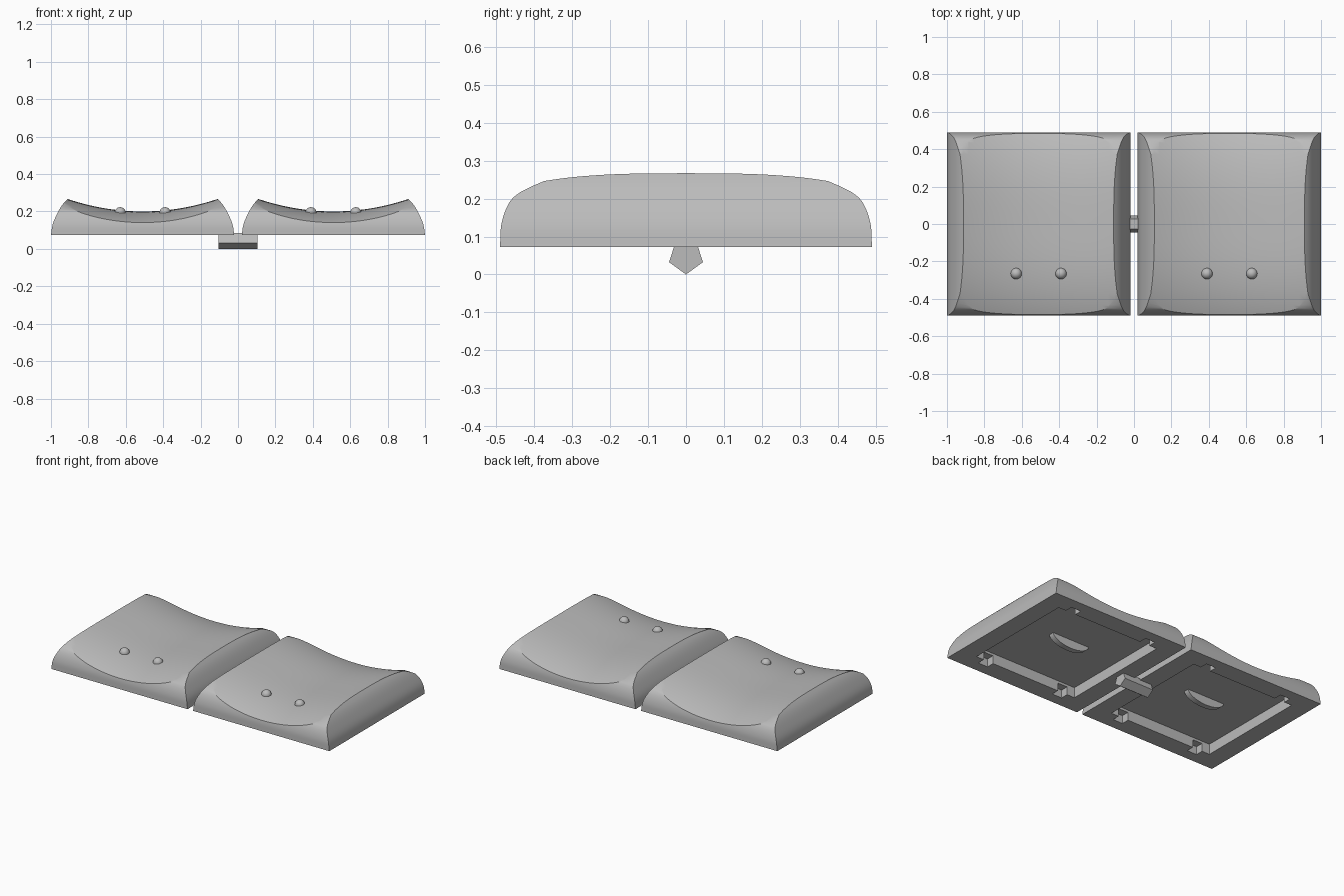
import bpy, bmesh, math
from mathutils import Matrix

if "Cube" in bpy.data.objects:
    bpy.data.objects.remove(bpy.data.objects["Cube"], do_unlink=True)

grey = bpy.data.materials.new("plain grey")
grey.use_nodes = True
COLOUR = (0.5, 0.5, 0.5, 1)
grey.diffuse_color = COLOUR
grey.node_tree.nodes["Principled BSDF"].inputs["Base Color"].default_value = COLOUR

BASE, CEILING = 0.073, 0.14
CENTRE = 0.51


def make_object(name, bm):
    bmesh.ops.recalc_face_normals(bm, faces=bm.faces)
    mesh = bpy.data.meshes.new(name)
    bm.to_mesh(mesh)
    bm.free()
    mesh.materials.append(grey)
    obj = bpy.data.objects.new(name, mesh)
    bpy.context.collection.objects.link(obj)
    return obj


def activate(obj):
    bpy.ops.object.select_all(action='DESELECT')
    obj.select_set(True)
    bpy.context.view_layer.objects.active = obj


def smooth(obj, angle=30):
    activate(obj)
    bpy.ops.object.shade_smooth_by_angle(angle=math.radians(angle))


def cut(obj, cutter):
    cutter.hide_render = True
    mod = obj.modifiers.new("cut", 'BOOLEAN')
    mod.operation, mod.solver, mod.object = 'DIFFERENCE', 'EXACT', cutter
    activate(obj)
    bpy.ops.object.modifier_apply(modifier=mod.name)
    bpy.data.objects.remove(cutter, do_unlink=True)


def box(name, x, y, z):
    """Box from (low, high) ranges on each axis."""
    bm = bmesh.new()
    bmesh.ops.create_cube(bm, size=1)
    for v in bm.verts:
        for axis, (low, high) in enumerate((x, y, z)):
            v.co[axis] = (low + high) / 2 + v.co[axis] * (high - low)
    return make_object(name, bm)


def prism(name, outline, axis_range, cx=0):
    """Extrude an outline of (a, z) points along x."""
    bm = bmesh.new()
    rows = [[bm.verts.new((cx + x, a, z)) for a, z in outline] for x in axis_range]
    n = len(outline)
    for i in range(n):
        j = (i + 1) % n
        bm.faces.new((rows[0][i], rows[0][j], rows[1][j], rows[1][i]))
    for row in rows:
        bm.faces.new(row)
    return make_object(name, bm)


def sample(points, z):
    """Smooth interpolation through (z, width) points."""
    k = max(i for i in range(len(points) - 1) if points[i][0] <= z + 1e-9)
    slope = lambda i: ((points[min(i + 1, len(points) - 1)][1] - points[max(i - 1, 0)][1])
                       / (points[min(i + 1, len(points) - 1)][0] - points[max(i - 1, 0)][0]))
    (z0, a), (z1, b) = points[k], points[k + 1]
    h = z1 - z0
    t = (z - z0) / h
    return ((2*t**3 - 3*t*t + 1) * a + (t**3 - 2*t*t + t) * h * slope(k)
            + (3*t*t - 2*t**3) * b + (t**3 - t*t) * h * slope(k + 1))


# Half widths of the cap at each height
SIDE = [(BASE, 0.49), (0.13, 0.481), (0.18, 0.461), (0.23, 0.433), (0.268, 0.4), (0.31, 0.35)]
FRONT = [(BASE, 0.49), (0.13, 0.487), (0.18, 0.471), (0.21, 0.447), (0.235, 0.4), (0.31, 0.22)]


def cap_block():
    bm = bmesh.new()
    rings = []
    levels = 28
    for i in range(levels + 1):
        z = BASE + (0.31 - BASE) * i / levels
        hx, hy = sample(SIDE, min(z, 0.3099)), sample(FRONT, min(z, 0.3099))
        rings.append([bm.verts.new((sx * hx, sy * hy, z))
                      for sx, sy in ((-1, -1), (1, -1), (1, 1), (-1, 1))])
    for low, high in zip(rings, rings[1:]):
        for k in range(4):
            m = (k + 1) % 4
            bm.faces.new((low[k], low[m], high[m], high[k]))
    bm.faces.new(rings[0])
    bm.faces.new(rings[-1])
    return make_object("cap", bm)


def dish_height(x, y):
    return 0.2 + 0.068 * (x / 0.405) ** 2 - 0.06 * (abs(y) / 0.487) ** 3


def dish_cutter():
    bm = bmesh.new()
    bmesh.ops.create_grid(bm, x_segments=36, y_segments=36, size=0.56)
    floor = list(bm.verts)
    top = bmesh.ops.extrude_face_region(bm, geom=bm.faces[:])["geom"]
    for v in floor:
        v.co.z = dish_height(v.co.x, v.co.y)
    for v in top:
        if isinstance(v, bmesh.types.BMVert):
            v.co.z = 0.6
    if not any(len(f.verts) and f.calc_center_median().z < 0.5 and abs(f.normal.z) > 0.5
               for f in bm.faces):
        bm.faces.ensure_lookup_table()
    return make_object("dish_cutter", bm)


def build_cap(side, cx):
    # Shell with scooped top
    cap = cap_block()
    cap.name = side + "_cap"
    cut(cap, dish_cutter())
    # Hollow underside with four clip notches in the rim
    cut(cap, box("cavity_cutter", (-0.37, 0.37), (-0.37, 0.37), (0, CEILING)))
    for sx in (-1, 1):
        for sy in (-1, 1):
            ys = sorted((sy * 0.33, sy * 0.42))
            cut(cap, box("notch_cutter", (sx * 0.28 - 0.035, sx * 0.28 + 0.035), ys, (0, 0.125)))
    cap.location.x = cx
    smooth(cap)

    # Locating bumps
    for label, bx in (("right", -0.12), ("left", 0.12)):
        bm = bmesh.new()
        bmesh.ops.create_uvsphere(bm, u_segments=24, v_segments=14, radius=0.03,
                                  matrix=Matrix.Translation((cx + bx, -0.265, 0.193)))
        smooth(make_object(f"{side}_cap_{label}_bump", bm), 60)

    # Half-round rib under the middle
    bm = bmesh.new()
    arc = [(0.135 * math.cos(math.pi * i / 16), CEILING + 0.005 - 0.06 * math.sin(math.pi * i / 16))
           for i in range(17)]
    face = bm.faces.new([bm.verts.new((cx + x, 0.005, z)) for x, z in arc])
    new = bmesh.ops.extrude_face_region(bm, geom=[face])["geom"]
    bmesh.ops.translate(bm, vec=(0, 0.035, 0),
                        verts=[v for v in new if isinstance(v, bmesh.types.BMVert)])
    smooth(make_object(side + "_cap_rib", bm))


build_cap("right", -CENTRE)
build_cap("left", CENTRE)

# Five-sided bar joining the caps
pentagon = [(0.047 * math.sin(math.tau * i / 5), 0.047 - 0.047 * math.cos(math.tau * i / 5))
            for i in range(5)]
prism("joining_bar", pentagon, (-0.105, 0.105))
